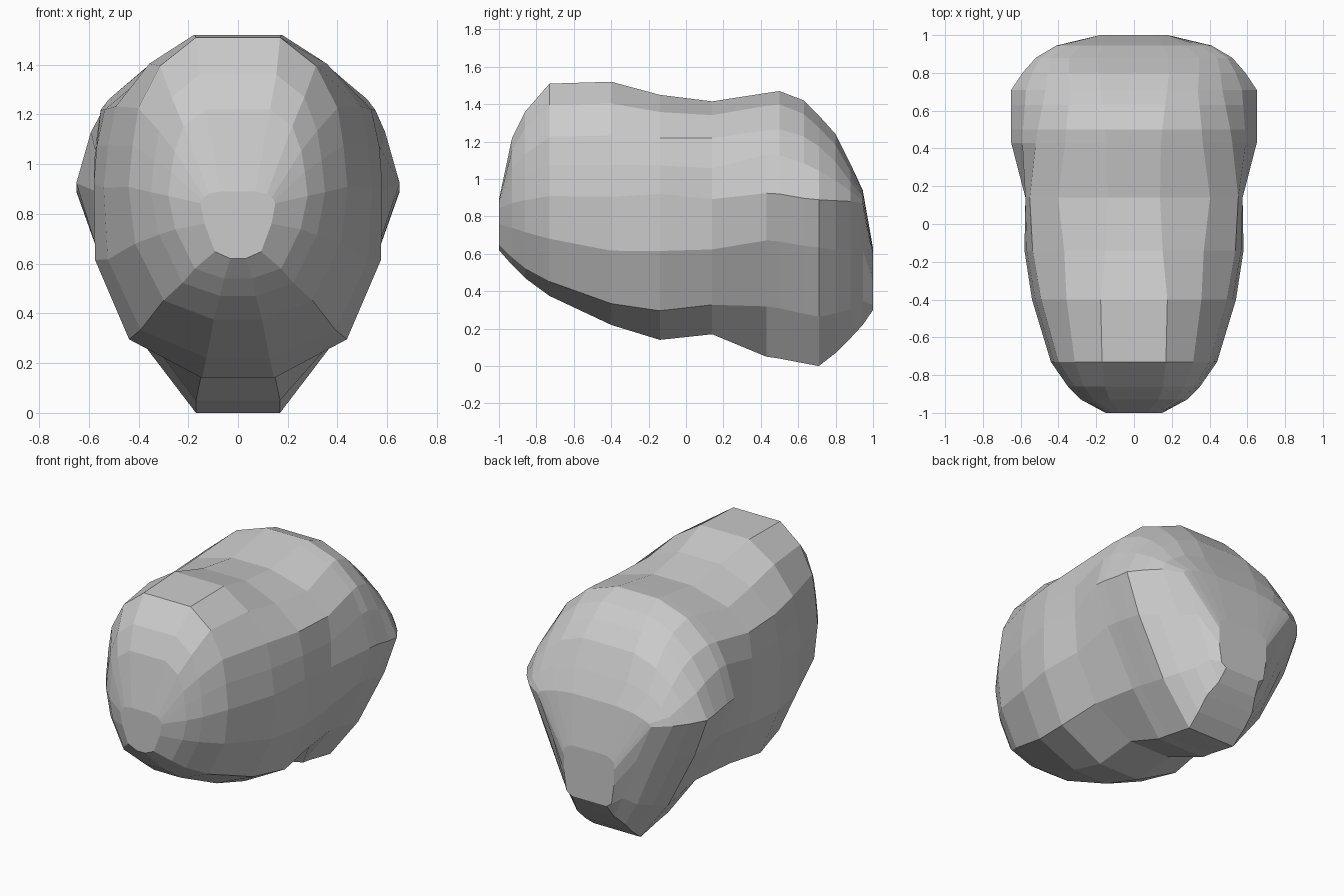
import bpy
import bmesh

# Half outlines, top to bottom: (share of half width, share of height from the widest level)
TIP = [(.46, 1), (.78, .82), (.91, .55), (.96, .32), (1, .06), (.9, -.36), (.62, -.87), (.2, -1)]
FRONT = [(.27, 1), (.61, .85), (.91, .63), (.97, .42), (1, .2), (1, -.28), (.77, -.77), (.25, -1)]
WAIST = [(.24, 1), (.70, .88), (.96, .68), (1, .42), (1, .15), (.97, -.28), (.72, -.75), (.25, -1)]
BACK = [(.22, 1), (.56, .88), (.80, .65), (.91, .42), (1, .06), (.87, -.26), (.57, -.68), (.26, -1)]
CROWN = [(.27, 1), (.52, .86), (.72, .64), (.88, .36), (1, .02), (.86, -.28), (.57, -.7), (.26, -1)]
RUMP = [(.38, 1), (.68, .8), (.86, .5), (.96, .25), (1, 0), (.74, -.38), (.50, -.8), (.34, -1)]
STEM = [(.7, 1), (.85, .85), (1, .6), (1, .3), (1, 0), (1, -.4), (.9, -.9), (.7, -1)]
SHAPES = [TIP, FRONT, WAIST, BACK, CROWN, RUMP, STEM]

# Stations from front to back: y, top, bottom, half width, widest level, position along SHAPES
STATIONS = [
    (-1.00, 0.89, 0.62, 0.15, 0.84, 0),
    (-0.93, 1.22, 0.54, 0.28, 0.85, 0),
    (-0.86, 1.36, 0.47, 0.35, 0.85, 0.1),
    (-0.73, 1.51, 0.375, 0.44, 0.83, 0.4),
    (-0.40, 1.52, 0.22, 0.54, 0.79, 0.7),
    (-0.14, 1.45, 0.14, 0.58, 0.80, 1.3),
    (0.14, 1.415, 0.17, 0.575, 0.80, 2),
    (0.43, 1.46, 0.05, 0.65, 0.89, 3),
    (0.50, 1.47, 0.04, 0.65, 0.89, 3.2),
    (0.63, 1.42, 0.015, 0.65, 0.88, 3.7),
    (0.71, 1.34, 0.00, 0.65, 0.88, 4),
    (0.80, 1.24, 0.07, 0.59, 0.88, 4.4),
    (0.88, 1.08, 0.15, 0.52, 0.88, 4.9),
    (0.945, 0.94, 0.22, 0.41, 0.87, 5),
    (1.00, 0.63, 0.30, 0.18, 0.55, 6),
]


def section(y, top, bottom, width, mid, position):
    i = min(int(position), len(SHAPES) - 2)
    t = position - i
    half = []
    for (u0, v0), (u1, v1) in zip(SHAPES[i], SHAPES[i + 1]):
        u = u0 + (u1 - u0) * t
        v = v0 + (v1 - v0) * t
        z = mid + v * ((top - mid) if v > 0 else (mid - bottom))
        half.append((u * width, y, z))
    return half + [(-x, yy, z) for x, yy, z in reversed(half)]


# Faceted body lofted through the stations, closed at both ends
bm = bmesh.new()
rings = [[bm.verts.new(p) for p in section(*s)] for s in STATIONS]
for a, b in zip(rings, rings[1:]):
    n = len(a)
    for i in range(n):
        j = (i + 1) % n
        bm.faces.new((a[i], a[j], b[j], b[i]))
bm.faces.new(rings[0])
bm.faces.new(rings[-1])
bmesh.ops.recalc_face_normals(bm, faces=bm.faces[:])

mesh = bpy.data.meshes.new("lobed_body")
bm.to_mesh(mesh)
bm.free()
body = bpy.data.objects.new("lobed_body", mesh)
bpy.context.collection.objects.link(body)
